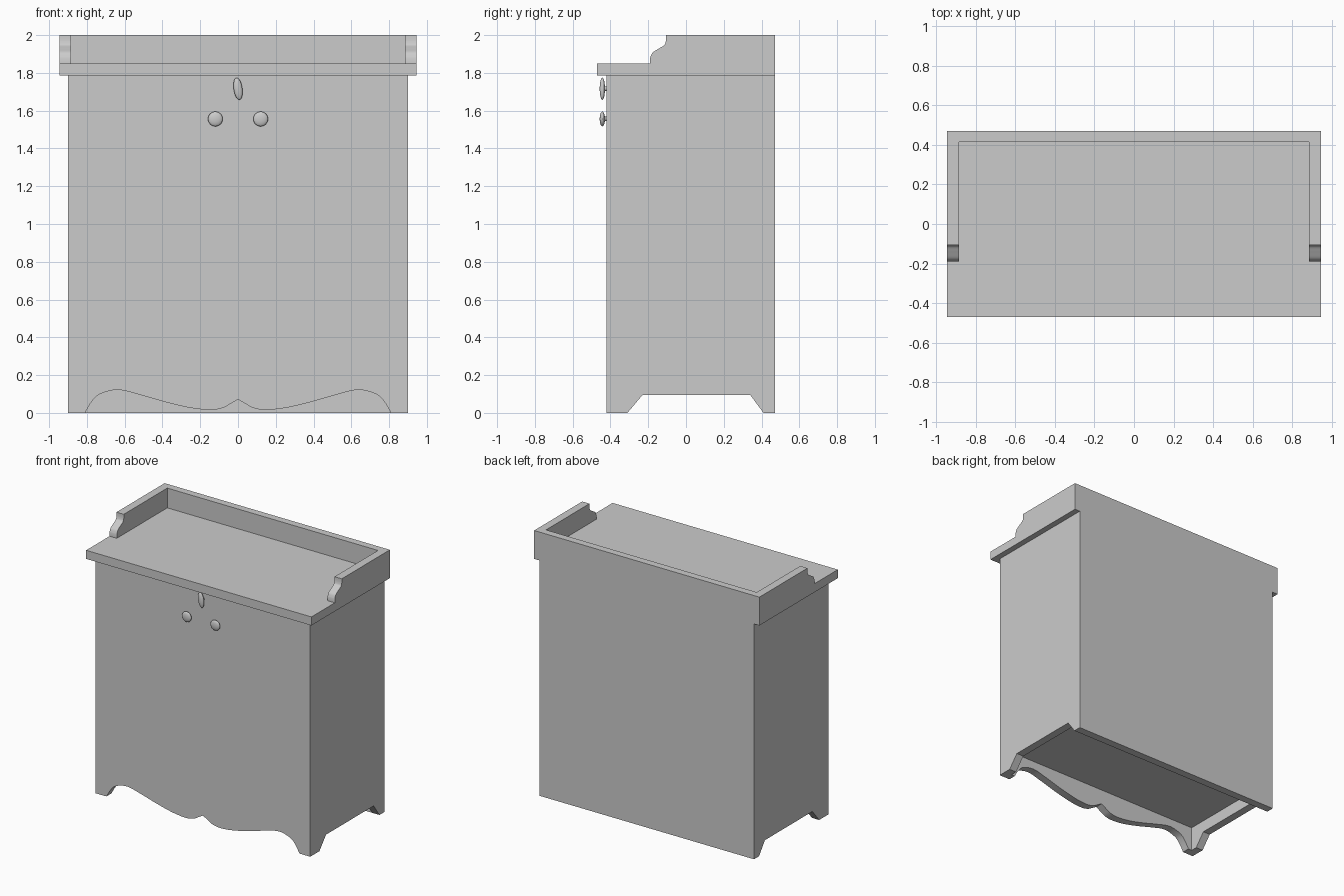
import bpy, bmesh, math
from mathutils import Vector, Matrix

cube = bpy.data.objects.get("Cube")
if cube:
    bpy.data.objects.remove(cube, do_unlink=True)

GREY = (0.6, 0.6, 0.6, 1)
grey = bpy.data.materials.new("plain grey")
grey.use_nodes = True
grey.diffuse_color = GREY
grey.node_tree.nodes["Principled BSDF"].inputs["Base Color"].default_value = GREY


def finish(name, bm):
    bmesh.ops.recalc_face_normals(bm, faces=bm.faces)
    mesh = bpy.data.meshes.new(name)
    bm.to_mesh(mesh)
    bm.free()
    mesh.materials.append(grey)
    ob = bpy.data.objects.new(name, mesh)
    bpy.context.collection.objects.link(ob)
    return ob


def extrude(name, outline, axis, lo, hi):
    """Extrude an (x, z) outline along y, or a (y, z) outline along x."""
    bm = bmesh.new()
    place = (lambda a, z: (lo, a, z)) if axis == "x" else (lambda a, z: (a, lo, z))
    face = bm.faces.new([bm.verts.new(place(a, z)) for a, z in outline])
    grown = bmesh.ops.extrude_face_region(bm, geom=[face])["geom"]
    step = Vector((hi - lo, 0, 0) if axis == "x" else (0, hi - lo, 0))
    bmesh.ops.translate(bm, vec=step, verts=[v for v in grown if isinstance(v, bmesh.types.BMVert)])
    return finish(name, bm)


def box(name, x, y0, y1, z0, z1):
    return extrude(name, [(y0, z0), (y1, z0), (y1, z1), (y0, z1)], "x", -x, x)


def spline(pts, steps=5):
    """Smooth curve through the points."""
    p = [Vector(q) for q in pts]
    p = [2 * p[0] - p[1]] + p + [2 * p[-1] - p[-2]]
    out = []
    for a, b, c, d in zip(p, p[1:], p[2:], p[3:]):
        for i in range(steps):
            t = i / steps
            out.append(0.5 * (2 * b + (c - a) * t + (2 * a - 5 * b + 4 * c - d) * t * t
                              + (3 * b - a - 3 * c + d) * t ** 3))
    return [tuple(q) for q in out + [p[-2]]]


def activate(ob):
    bpy.ops.object.select_all(action="DESELECT")
    ob.select_set(True)
    bpy.context.view_layer.objects.active = ob


def cut(ob, cutter):
    cutter.hide_render = True
    activate(ob)
    mod = ob.modifiers.new("cut", "BOOLEAN")
    mod.operation, mod.solver, mod.object = "DIFFERENCE", "EXACT", cutter
    bpy.ops.object.modifier_apply(modifier=mod.name)
    bpy.data.objects.remove(cutter, do_unlink=True)


def smooth(ob):
    activate(ob)
    bpy.ops.object.shade_smooth_by_angle(angle=math.radians(30))


# Cabinet body, hollow under the floor
W, FRONT, BACK, T = 0.9, -0.42, 0.47, 0.06
body = box("cabinet_body", W, FRONT, BACK, 0, 1.785)
cut(body, box("floor_cutter", W - T, FRONT + T, BACK - T, -0.1, 0.185))

# Side feet: trapezoid opening
cut(body, extrude("side_cutter", [(-0.31, 0), (-0.31, -0.1), (0.41, -0.1), (0.41, 0),
                                  (0.34, 0.095), (-0.23, 0.095)], "x", -1, 1))

# Scalloped front apron, mirrored about the centre
half = spline([(-0.81, 0), (-0.774, 0.06), (-0.73, 0.1), (-0.636, 0.122), (-0.52, 0.096),
               (-0.387, 0.058), (-0.254, 0.027), (-0.148, 0.016), (-0.085, 0.025),
               (-0.042, 0.047), (0, 0.072)])
scallop = half + [(-x, z) for x, z in reversed(half[:-1])]
cut(body, extrude("apron_cutter", [(-0.81, -0.1)] + scallop + [(0.81, -0.1)],
                  "y", FRONT - 0.1, FRONT + T + 0.02))
smooth(body)

# Top board with a gallery rail on the back and sides
curve = spline([(-0.19, 1.88), (-0.176, 1.908), (-0.142, 1.93), (-0.114, 1.948), (-0.106, 1.97)])
top = extrude("top_with_rail", [(-0.47, 1.785), (BACK, 1.785), (BACK, 2), (-0.106, 2)]
              + curve[::-1] + [(-0.19, 1.85), (-0.47, 1.85)], "x", -0.945, 0.945)
cut(top, box("tray_cutter", 0.884, -0.6, 0.415, 1.85, 2.1))
smooth(top)


# Knobs and latch: flattened ball on a short stem
def handle(name, x, z, half_width, half_height, tilt=0):
    bm = bmesh.new()
    ball = Matrix.LocRotScale(Vector((x, -0.443, z)), Matrix.Rotation(tilt, 3, "Y"),
                              Vector((half_width, 0.014, half_height)))
    bmesh.ops.create_uvsphere(bm, u_segments=32, v_segments=16, radius=1, matrix=ball)
    stem = Matrix.Translation((x, -0.425, z)) @ Matrix.Rotation(math.pi / 2, 4, "X")
    bmesh.ops.create_cone(bm, cap_ends=True, segments=16, radius1=0.012, radius2=0.012,
                          depth=0.03, matrix=stem)
    smooth(finish(name, bm))


for side, x in (("right", -0.12), ("left", 0.12)):
    handle(side + "_knob", x, 1.556, 0.039, 0.039)
handle("latch", 0, 1.716, 0.023, 0.059, math.radians(-8))
